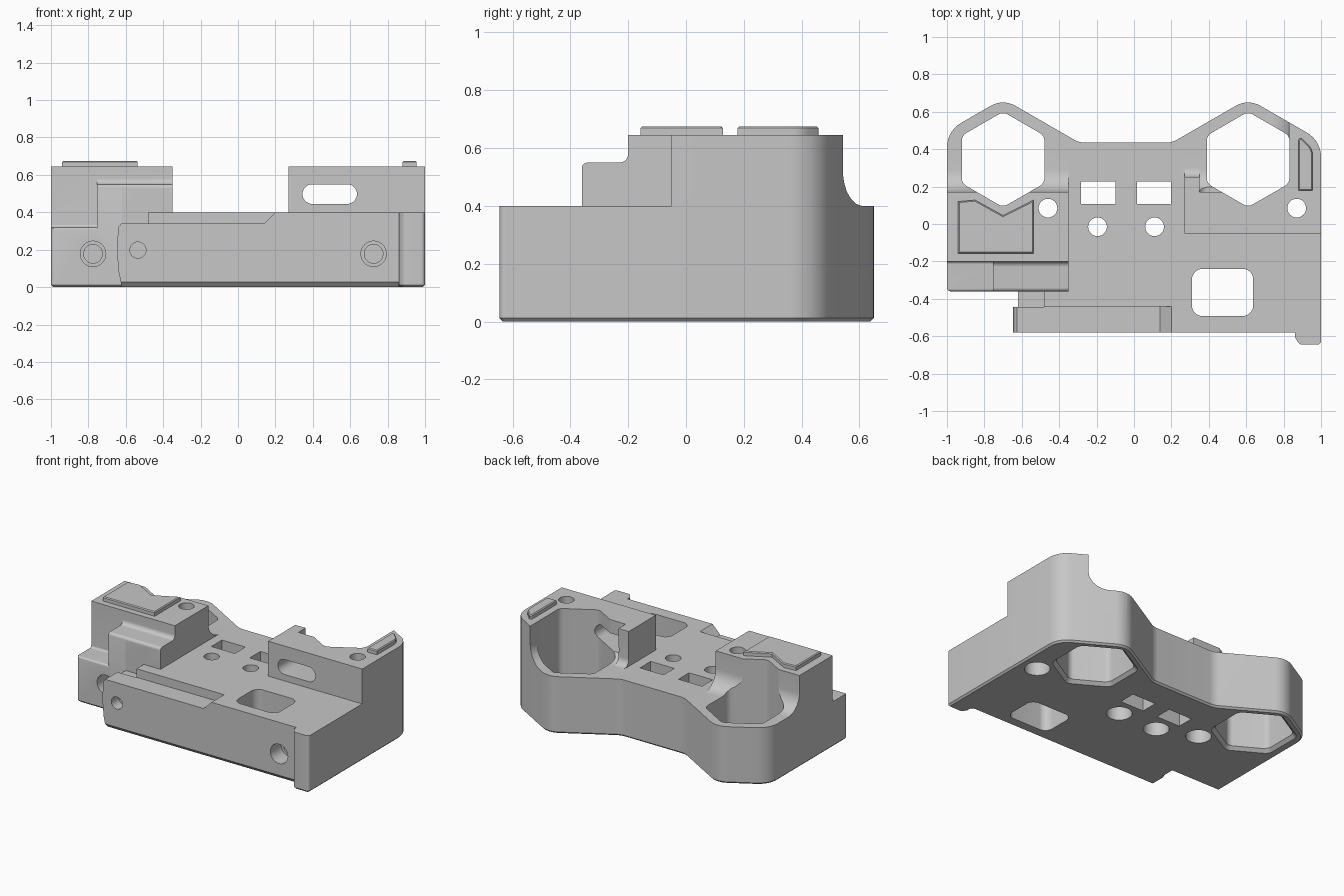
import bpy, bmesh, math
from mathutils import Vector

old = bpy.data.objects.get("Cube")
if old:
    bpy.data.objects.remove(old, do_unlink=True)

grey = bpy.data.materials.new("plain grey")
grey.use_nodes = True
COLOUR = (0.57, 0.57, 0.57, 1)
grey.diffuse_color = COLOUR
grey.node_tree.nodes["Principled BSDF"].inputs["Base Color"].default_value = COLOUR


def rounded(points, steps=7):
    """Closed outline; a point may carry a third value, its corner radius."""
    out = []
    for i, corner in enumerate(points):
        p = Vector(corner[:2])
        r = corner[2] if len(corner) > 2 else 0
        if not r:
            out.append(p)
            continue
        a = (Vector(points[i - 1][:2]) - p).normalized()
        b = (Vector(points[(i + 1) % len(points)][:2]) - p).normalized()
        half = a.angle(b) / 2
        c = p + (a + b).normalized() * r / math.sin(half)
        s, e = p + a * r / math.tan(half) - c, p + b * r / math.tan(half) - c
        out += [c + s.lerp(e, k / steps).normalized() * r for k in range(steps + 1)]
    return out


def ring(cx, cy, r, n=32, corner=0):
    return rounded([(cx - r * math.sin(math.tau * k / n), cy + r * math.cos(math.tau * k / n), corner)
                    for k in range(n)])


def rect(x0, x1, y0, y1, r=0):
    return rounded([(x0, y0, r), (x1, y0, r), (x1, y1, r), (x0, y1, r)])


def shrink(outline, d):
    """Move a counter-clockwise outline inwards by d."""
    out = []
    for i, p in enumerate(outline):
        a = (p - outline[i - 1]).normalized()
        b = (outline[(i + 1) % len(outline)] - p).normalized()
        m, n = Vector((-a.y, a.x)), Vector((-b.y, b.x))
        out.append(p + (m + n) * d / (1 + m.dot(n)))
    return out


def prism(name, outline, axis, a, b, chamfer=0):
    """Extrude a flat outline along an axis, with a chamfer around end a."""
    place = {"x": lambda u, v, t: (t, u, v),
             "y": lambda u, v, t: (u, t, v),
             "z": lambda u, v, t: (u, v, t)}[axis]
    layers = [(outline, a), (outline, b)]
    if chamfer:
        layers = [(shrink(outline, chamfer), a),
                  (outline, a + math.copysign(chamfer, b - a)), (outline, b)]
    bm = bmesh.new()
    rows = [[bm.verts.new(place(round(p.x, 5), round(p.y, 5), t)) for p in pts] for pts, t in layers]
    bm.faces.new(rows[0])
    bm.faces.new(rows[-1])
    n = len(outline)
    for low, high in zip(rows, rows[1:]):
        for i in range(n):
            j = (i + 1) % n
            bm.faces.new((low[i], low[j], high[j], high[i]))
    bmesh.ops.recalc_face_normals(bm, faces=bm.faces)
    mesh = bpy.data.meshes.new(name)
    bm.to_mesh(mesh)
    bm.free()
    mesh.materials.append(grey)
    ob = bpy.data.objects.new(name, mesh)
    bpy.context.collection.objects.link(ob)
    return ob


def closed_volume(mesh):
    """Volume of a mesh, or zero when it has open edges."""
    bm = bmesh.new()
    bm.from_mesh(mesh)
    volume = 0 if any(e.is_boundary or e.is_wire for e in bm.edges) else bm.calc_volume()
    bm.free()
    return volume


DECK, TOP = 0.40, 0.645
LEFT_X, RIGHT_X, HEX_Y = -0.70, 0.61, 0.345

# Whole plan: front bar, corner lip and two rounded lobes at the back
body = prism("bracket_body", rounded([
    (-1, -0.36, 0.02), (-0.62, -0.36), (-0.62, -0.445), (-0.65, -0.445), (-0.65, -0.58),
    (0.86, -0.58), (0.86, -0.605), (0.885, -0.645, 0.03), (1, -0.645, 0.02),
    (1, 0.445, 0.15), (RIGHT_X, 0.67, 0.13), (0.203, 0.435, 0.12),
    (-0.293, 0.435, 0.12), (LEFT_X, 0.67, 0.13), (-1, 0.497, 0.15)]), "z", 0, TOP, 0.012)


def cut(outline, axis, a, b, chamfer=0):
    """Subtract a prism from the body, keeping only a sound result."""
    tool = prism("cutter", outline, axis, a, b, chamfer)
    tool.hide_render = True
    mod = body.modifiers.new("cut", "BOOLEAN")
    mod.object, mod.operation = tool, "DIFFERENCE"
    before, result = closed_volume(body.data), None
    for solver in ("EXACT", "MANIFOLD"):
        mod.solver = solver
        graph = bpy.context.evaluated_depsgraph_get()
        graph.update()
        mesh = bpy.data.meshes.new_from_object(body.evaluated_get(graph))
        if before / 2 < closed_volume(mesh) < before:
            result = mesh
            break
    body.modifiers.remove(mod)
    if result:
        body.data = result
    bpy.data.objects.remove(tool, do_unlink=True)


# Lower the deck between and in front of the towers
cut(rounded([(-2, -2), (2, -2), (2, -0.05), (0.27, -0.05), (0.27, 2), (-0.35, 2),
             (-0.35, -0.3605), (-2, -0.3605)]), "z", DECK, 1)

# Front bar: lowered top with ramp, slanted end, chamfered foot; post behind it
cut(rounded([(-1, 0.34), (0.14, 0.34), (0.3, 0.5), (0.3, 1), (-1, 1)]), "y", -1, -0.44)
cut(rounded([(-0.7, -0.1), (-0.621, -0.1), (-0.621, 0), (-0.638, 0.08), (-0.648, 0.2),
             (-0.64, 0.32), (-0.61, 0.36), (-0.7, 0.36)]), "y", -1, -0.4)
cut(rounded([(-0.6, 0.05), (-0.6, -0.022), (-0.535, -0.022)]), "x", -0.7, 0.859)
cut(rect(-0.7, -0.48, -0.445, -0.3605), "z", 0.32, 1)

# Stepped shelves on the right-hand tower
cut(rounded([(-1, 0.42), (-0.3605, 0.42), (-0.3605, 0.55, 0.02), (-0.2, 0.55, 0.03),
             (-0.2, 1), (-1, 1)]), "x", -1.2, -0.345)
cut(rounded([(-1, 0.2), (-0.3605, 0.2), (-0.3605, 0.32, 0.015), (-0.2, 0.32, 0.015),
             (-0.2, 1), (-1, 1)]), "x", -1.2, -0.755)


# Scooped backs of the towers
def scoop(y, r):
    return rounded([(y, 1), (y, DECK, r), (1, DECK), (1, 1)])


cut(scoop(0.17, 0.12), "x", -1.2, -0.34)
cut(scoop(0.17, 0.12), "x", 0.35, 0.6)
cut(scoop(0.25, 0.05), "x", 0.2, 0.351)
cut(rounded([(0.83, 1), (0.83, DECK, 0.12), (0.5, DECK), (0.5, 1)]), "y", 0.23, 1)

# Hexagonal wells, chamfered underneath
for x in (LEFT_X, RIGHT_X):
    cut(ring(x, HEX_Y, 0.255, 6, 0.05), "z", -1, 1)
    cut(ring(x, HEX_Y, 0.28, 6, 0.06), "z", 0.025, -1, 0.025)

# Screw holes with counterbores below
for x, y in ((-0.195, -0.015), (0.11, -0.015), (-0.46, 0.085), (0.87, 0.085)):
    cut(ring(x, y, 0.05), "z", -1, 1)
    cut(ring(x, y, 0.082), "z", -1, 0.12)

# Deck slots, deck window and tower slot
for x in (-0.283, 0.016):
    cut(rect(x, x + 0.183, 0.108, 0.226), "z", -1, 1)
cut(rect(0.31, 0.637, -0.492, -0.24, 0.055), "z", -1, 1)
cut(rect(0.345, 0.636, 0.445, 0.55, 0.052), "y", -0.2, HEX_Y)

# Blind holes in the front
for x, y in ((-0.775, -0.36), (0.725, -0.58)):
    cut(ring(x, 0.178, 0.068), "y", -1, y + 0.12)
    cut(ring(x, 0.178, 0.05), "y", -1, y + 0.2)
cut(ring(-0.535, 0.198, 0.043), "y", -1, -0.5)

# Raised pads on the towers
notched = rounded([(-0.94, -0.157), (-0.537, -0.157), (-0.537, 0.128), (-0.70, 0.045),
                   (-0.85, 0.128), (-0.94, 0.12)])
keyed = rounded([(0.88, 0.178), (0.955, 0.178), (0.955, 0.40, 0.08), (0.88, 0.475, 0.012)])
pads = [prism(name, shape, "z", 0.675, TOP - 0.005, 0.006)
        for name, shape in (("notched_pad", notched), ("curved_pad", keyed))]

# Smooth the curved walls, keep the edges crisp
for ob in [body] + pads:
    bpy.ops.object.select_all(action="DESELECT")
    ob.select_set(True)
    bpy.context.view_layer.objects.active = ob
    bpy.ops.object.shade_smooth_by_angle(angle=math.radians(30))
